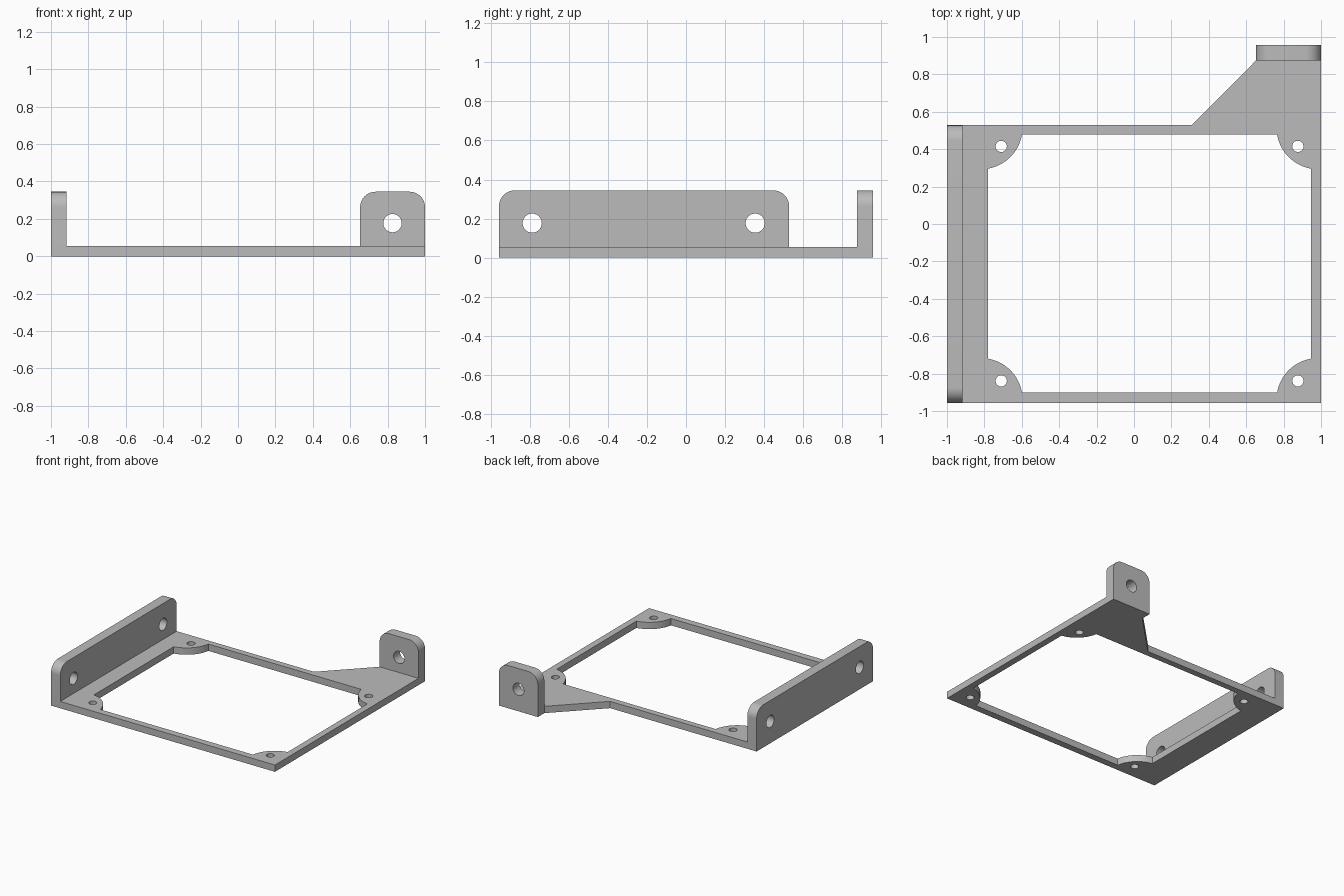
import bpy
import bmesh
import math
from mathutils import Matrix, Vector

if "Cube" in bpy.data.objects:
    bpy.data.objects.remove(bpy.data.objects["Cube"], do_unlink=True)

# Single grey material
grey = bpy.data.materials.new("grey")
grey.use_nodes = True
grey.diffuse_color = (0.5, 0.5, 0.5, 1)
grey.node_tree.nodes["Principled BSDF"].inputs["Base Color"].default_value = (0.5, 0.5, 0.5, 1)

X, Y, Z = Vector((1, 0, 0)), Vector((0, 1, 0)), Vector((0, 0, 1))
T = 0.055       # frame thickness
H = 0.345       # overall height
WALL = 0.083    # upright thickness


def arc(cx, cy, r, a0, a1, n=16):
    return [(cx + r * math.cos(a0 + (a1 - a0) * i / n),
             cy + r * math.sin(a0 + (a1 - a0) * i / n)) for i in range(n + 1)]


def circle(cx, cy, r):
    return arc(cx, cy, r, 0, math.tau, 40)[:-1]


def plate(name, outline, holes, depth, origin, u, v, w):
    """Extrude a flat profile with holes; u, v span the profile, w is the depth."""
    curve = bpy.data.curves.new(name, "CURVE")
    curve.dimensions = "2D"
    curve.fill_mode = "BOTH"
    curve.extrude = depth / 2
    for loop in [outline] + holes:
        spline = curve.splines.new("POLY")
        spline.points.add(len(loop) - 1)
        for point, (a, b) in zip(spline.points, loop):
            point.co = (a, b, 0, 1)
        spline.use_cyclic_u = True
    helper = bpy.data.objects.new(name + " profile", curve)
    bpy.context.collection.objects.link(helper)
    bpy.context.view_layer.update()
    graph = bpy.context.evaluated_depsgraph_get()
    mesh = bpy.data.meshes.new_from_object(helper.evaluated_get(graph))
    bpy.data.objects.remove(helper, do_unlink=True)

    # Weld caps to sides and move into place
    bm = bmesh.new()
    bm.from_mesh(mesh)
    bmesh.ops.remove_doubles(bm, verts=bm.verts, dist=1e-5)
    frame = Matrix((u, v, w)).transposed().to_4x4()
    bm.transform(Matrix.Translation(origin + w * depth / 2) @ frame)
    bmesh.ops.recalc_face_normals(bm, faces=bm.faces)
    bm.to_mesh(mesh)
    bm.free()
    mesh.materials.clear()
    mesh.materials.append(grey)
    obj = bpy.data.objects.new(name, mesh)
    bpy.context.collection.objects.link(obj)
    bpy.ops.object.select_all(action="DESELECT")
    obj.select_set(True)
    bpy.context.view_layer.objects.active = obj
    bpy.ops.object.shade_smooth_by_angle(angle=math.radians(30))
    return obj


def rounded_top(a0, a1, r=0.083):
    """Upright profile with two rounded upper corners."""
    return ([(a0, T), (a1, T)] + arc(a1 - r, H - r, r, 0, math.pi / 2)
            + arc(a0 + r, H - r, r, math.pi / 2, math.pi))


# Base frame: opening with a rounded screw boss biting into each corner
MX, MY = 0.083, -0.212          # opening centre
HX, HY = 0.864, 0.690           # opening half size
OFF, BITE = 0.037, 0.182        # boss centre offset, boss reach along each side
radius = math.hypot(OFF, OFF + BITE)
tilt = math.asin(OFF / radius)
opening, screw_holes = [], []
for k, (sx, sy) in enumerate([(1, 1), (-1, 1), (-1, -1), (1, -1)]):
    start = math.pi * (1.5 + k / 2)
    opening += arc(MX + sx * (HX + OFF), MY + sy * (HY + OFF), radius,
                   start - tilt, start - math.pi / 2 + tilt, 20)
    screw_holes.append(circle(MX + sx * 0.793, MY + sy * 0.627, 0.03))

outline = [(-1, -0.957), (1, -0.957), (1, 0.957), (0.653, 0.957),
           (0.653, 0.875), (0.308, 0.528), (-1, 0.528)]
plate("base_frame", outline, [opening] + screw_holes, T, Vector((0, 0, 0)), X, Y, Z)

# Long side wall with two mounting holes
plate("side_wall", rounded_top(-0.957, 0.528),
      [circle(y, 0.177, 0.049) for y in (-0.787, 0.354)],
      WALL, Vector((-1, 0, 0)), Y, Z, X)

# Small rear tab with one mounting hole
plate("rear_tab", rounded_top(0.653, 1.0), [circle(0.826, 0.177, 0.049)],
      WALL, Vector((0, 0.957, 0)), X, Z, -Y)
